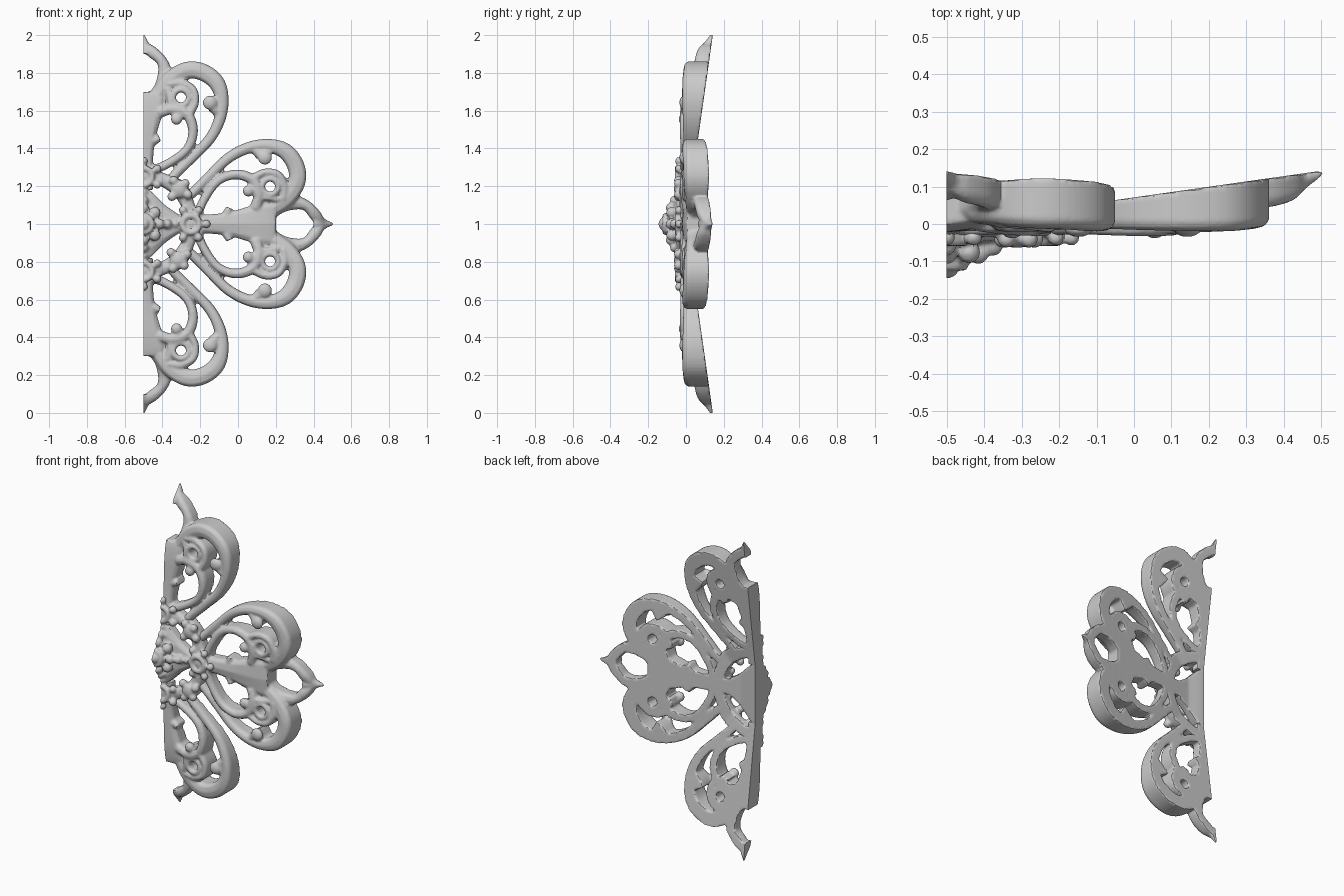
import bpy, bmesh, math
from mathutils import Vector, Matrix

if "Cube" in bpy.data.objects:
    bpy.data.objects.remove(bpy.data.objects["Cube"])

# Petal space: u runs outward from the rosette centre, v runs sideways, y is depth.
def back(u, v):
    return 0.142 * max(abs(u), abs(v))

def smooth_path(pts, closed=False, n=7):
    p = [Vector(q) for q in pts]
    m = len(p)
    get = (lambda i: p[i % m]) if closed else (lambda i: p[max(0, min(m - 1, i))])
    out = []
    for i in range(m if closed else m - 1):
        a, b, c, d = get(i - 1), get(i), get(i + 1), get(i + 2)
        for j in range(n):
            t = j / n
            out.append(0.5 * (2 * b + (c - a) * t + (2 * a - 5 * b + 4 * c - d) * t * t
                              + (3 * b - a - 3 * c + d) * t ** 3))
    if not closed:
        out.append(p[-1])
    return out

def ribbon(bm, pts, closed=False, side=1):
    """Sweep a flat-backed, round-topped bar. Points are (u, v, width, front y)."""
    path = smooth_path([(u, v * side, w, f) for u, v, w, f in pts], closed)
    m, rings = len(path), []
    for i, (u, v, w, f) in enumerate(path):
        a = path[(i - 1) % m if closed else max(i - 1, 0)]
        b = path[(i + 1) % m if closed else min(i + 1, m - 1)]
        t = Vector((b[0] - a[0], b[1] - a[1])).normalized()
        w = max(w, 0.008) / 2
        drop = min(0.025, 0.4 * (back(u, v) - f), w)
        ring = []
        for s, h in ((-1, None), (-1, 1), (-.72, .3), (0, 0), (.72, .3), (1, 1), (1, None)):
            x, z = u - t.y * w * s, v + t.x * w * s
            y = back(x, z) if h is None else f + drop * h
            ring.append(bm.verts.new((x, y, z)))
        rings.append(ring)
    k = 7
    for i in range(m if closed else m - 1):
        r, q = rings[i], rings[(i + 1) % m]
        for j in range(k):
            bm.faces.new((r[j], r[(j + 1) % k], q[(j + 1) % k], q[j]))
    if not closed:
        bm.faces.new(rings[0])
        bm.faces.new(rings[-1][::-1])

def ring_bar(bm, u, v, ru, rv, w, f, side=1):
    ribbon(bm, [(u + ru * math.cos(a), v + rv * math.sin(a), w, f)
                for a in [i * math.pi / 4 for i in range(8)]], True, side)

def ball(bm, u, v, y, r, depth=1.0):
    bmesh.ops.create_uvsphere(bm, u_segments=16, v_segments=10, radius=r,
        matrix=Matrix.Translation((u, y, v)) @ Matrix.Diagonal((1, depth, 1, 1)))

def finish(bm, name, turn=0):
    """Place in the world, fuse into one skin, and slice flat at x = -0.5."""
    bmesh.ops.transform(bm, verts=bm.verts,
        matrix=Matrix.Translation((-.5, 0, 1)) @ Matrix.Rotation(turn, 4, 'Y'))
    bmesh.ops.recalc_face_normals(bm, faces=bm.faces)
    me = bpy.data.meshes.new(name)
    bm.to_mesh(me)
    bm.free()
    ob = bpy.data.objects.new(name, me)
    bpy.context.collection.objects.link(ob)
    mod = ob.modifiers.new("fuse", 'REMESH')
    mod.mode, mod.voxel_size = 'VOXEL', 0.008
    dg = bpy.context.evaluated_depsgraph_get()
    fused = bpy.data.meshes.new_from_object(ob.evaluated_get(dg))
    ob.modifiers.clear()
    bm = bmesh.new()
    bm.from_mesh(fused)
    cut = bmesh.ops.bisect_plane(bm, geom=bm.verts[:] + bm.edges[:] + bm.faces[:],
        plane_co=(-.5, 0, 0), plane_no=(1, 0, 0), clear_inner=True)
    edges = [e for e in cut['geom_cut'] if isinstance(e, bmesh.types.BMEdge)]
    if edges:
        bmesh.ops.triangle_fill(bm, edges=edges, use_beauty=True)
        bmesh.ops.recalc_face_normals(bm, faces=bm.faces)
    bm.to_mesh(me)
    bm.free()
    bpy.ops.object.select_all(action='DESELECT')
    ob.select_set(True)
    bpy.context.view_layer.objects.active = ob
    bpy.ops.object.shade_smooth_by_angle(angle=math.radians(40))

def petal(name, turn):
    bm = bmesh.new()
    # central stem, widening outward
    ribbon(bm, [(.18, 0, .10, -.04), (.34, 0, .10, -.03), (.46, 0, .13, -.025),
                (.58, 0, .20, -.02), (.66, 0, .25, -.01), (.70, 0, .24, 0)])
    for s in (1, -1):
        # outer loop
        ribbon(bm, [(.20, .12, .05, -.03), (.26, .165, .05, -.02), (.35, .255, .052, -.015),
                    (.45, .35, .055, -.015), (.555, .403, .06, -.018), (.66, .415, .07, -.02),
                    (.75, .385, .085, -.02), (.805, .31, .09, -.015), (.812, .225, .09, -.012),
                    (.76, .14, .09, -.005), (.68, .08, .08, 0)], side=s)
        # inner scroll
        ribbon(bm, [(.28, .03, .05, -.035), (.315, .12, .045, -.03), (.39, .225, .045, -.03),
                    (.485, .262, .05, -.033), (.575, .235, .055, -.033), (.61, .16, .055, -.03),
                    (.59, .08, .06, -.02)], side=s)
        # curled ends
        ribbon(bm, [(.61, .14, .05, -.028), (.585, .185, .05, -.03), (.548, .175, .05, -.03)], side=s)
        ribbon(bm, [(.585, .40, .05, -.015), (.625, .365, .06, -.025), (.66, .345, .06, -.025)], side=s)
        ball(bm, .642, .352 * s, -.012, .038, .6)
        ball(bm, .555, .175 * s, -.015, .03, .8)
        ribbon(bm, [(.44, .05, .05, -.02), (.455, .085, .035, -.02)], side=s)
        # leaf arc with small eyelet
        ribbon(bm, [(.57, .235, .045, -.03), (.64, .272, .04, -.025), (.71, .262, .04, -.022),
                    (.745, .20, .045, -.015), (.74, .13, .05, -.01)], side=s)
        ring_bar(bm, .67, .198, .042, .042, .03, -.022, s)
        ribbon(bm, [(.60, .14, .03, -.02), (.65, .14, .03, -.02), (.72, .13, .04, -.01)], side=s)
        # swept-back pointed tip around the oval window
        ribbon(bm, [(.66, .03, .05, .005), (.72, .085, .06, .02), (.80, .112, .07, .035),
                    (.865, .095, .055, .045), (.915, .04, .06, .06), (.95, 0, .03, .09)], side=s)
    ribbon(bm, [(.90, 0, .13, .062), (.935, 0, .10, .075), (.965, 0, .045, .10), (1.004, 0, .012, .13)])
    finish(bm, name, turn)

petal("right_petal", 0)
petal("upper_half_petal", -math.pi / 2)
petal("lower_half_petal", math.pi / 2)

# rosette hub
bm = bmesh.new()
ribbon(bm, [(-.23, 0, .04, -.04), (-.12, 0, .19, -.05), (0, 0, .38, -.06),
            (.12, 0, .19, -.05), (.23, 0, .04, -.04)])
for q in range(4):
    a = q * math.pi / 2
    part = bmesh.new()
    # frame arm between neighbouring knobs, with a diagonal knot
    ribbon(part, [(.27, 0, .08, -.035), (.235, .10, .07, -.035), (.19, .185, .09, -.035),
                  (.10, .235, .07, -.035), (0, .27, .08, -.035)])
    ball(part, .19, .185, -.035, .048, .6)
    for du, dv in ((.045, -.03), (-.03, .045), (-.04, -.04), (.03, .03)):
        ball(part, .19 + du, .185 + dv, -.04, .024, 1)
    # cup-shaped knob ringed with beads
    ring_bar(part, .25, 0, .045, .045, .03, -.06)
    ball(part, .25, 0, -.03, .04, .5)
    for i in range(6):
        b = i * math.pi / 3
        ball(part, .25 + .083 * math.cos(b), .083 * math.sin(b), -.036, .022)
    # raised beads around the centre
    ball(part, .085, 0, -.08, .027)
    ball(part, .06, .06, -.075, .03)
    ball(part, .125, 0, -.06, .025)
    bmesh.ops.transform(part, verts=part.verts, matrix=Matrix.Rotation(a, 4, 'Y'))
    tmp = bpy.data.meshes.new("tmp")
    part.to_mesh(tmp)
    part.free()
    bm.from_mesh(tmp)
    bpy.data.meshes.remove(tmp)
# centre boss
ball(bm, 0, 0, -.06, .075, .7)
ring_bar(bm, 0, 0, .045, .045, .025, -.125)
ball(bm, 0, 0, -.11, .036)
finish(bm, "rosette_hub")
